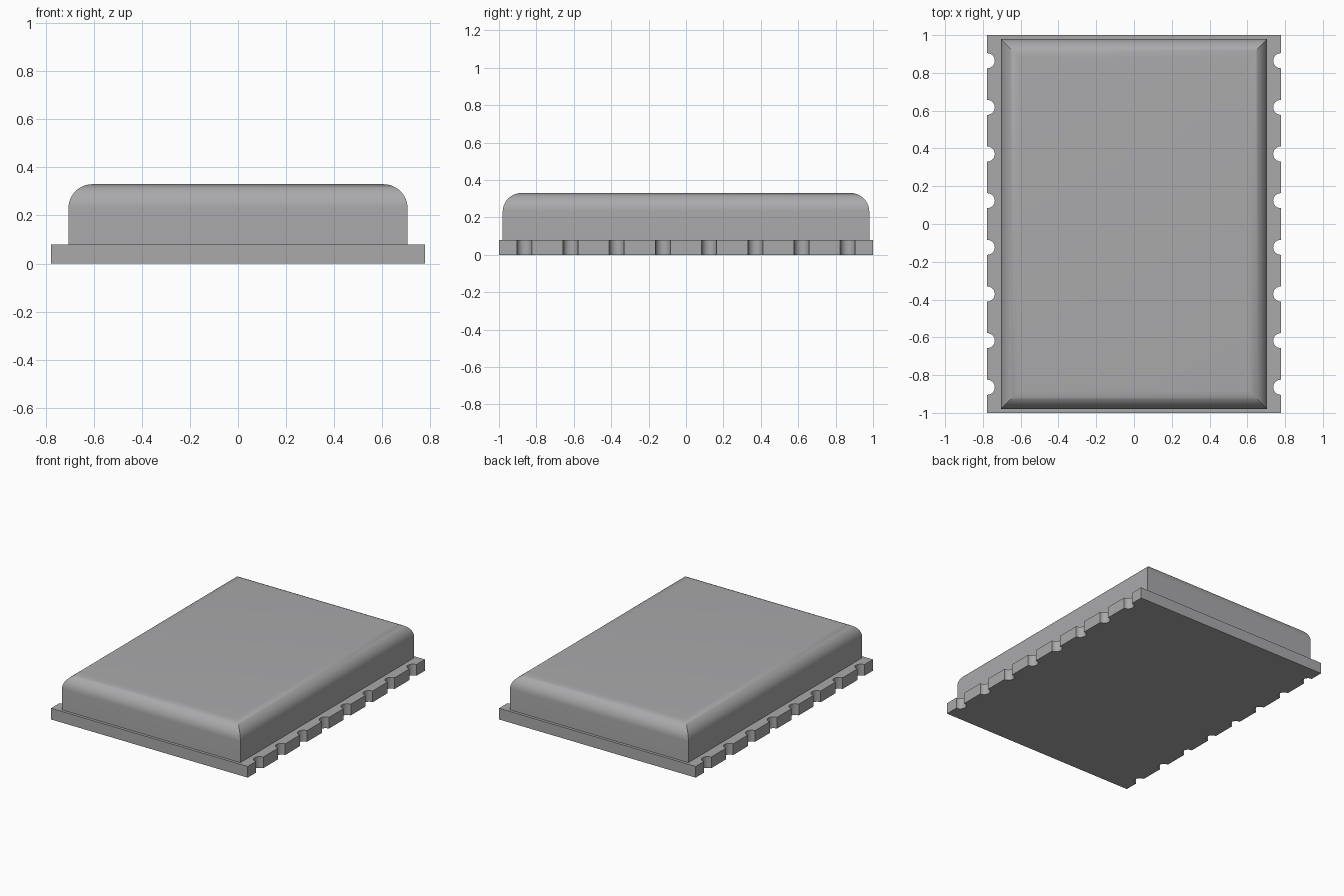
import bpy, bmesh, math

cube = bpy.data.objects.get("Cube")
if cube:
    bpy.data.objects.remove(cube, do_unlink=True)

grey = bpy.data.materials.new("mid grey")
grey.use_nodes = True
colour = (0.4, 0.4, 0.41, 1)
grey.diffuse_color = colour
grey.node_tree.nodes["Principled BSDF"].inputs["Base Color"].default_value = colour


def finish(name, bm):
    bmesh.ops.recalc_face_normals(bm, faces=bm.faces)
    mesh = bpy.data.meshes.new(name)
    bm.to_mesh(mesh)
    bm.free()
    obj = bpy.data.objects.new(name, mesh)
    bpy.context.collection.objects.link(obj)
    mesh.materials.append(grey)
    bpy.ops.object.select_all(action="DESELECT")
    obj.select_set(True)
    bpy.context.view_layer.objects.active = obj
    bpy.ops.object.shade_smooth_by_angle(angle=math.radians(35))


# Base board: outline with a row of half-round notches down each long side
HALF_X, HALF_Y, BOARD_TOP = 0.777, 1.0, 0.08
NOTCHES, PITCH, RADIUS, STEPS = 8, 0.247, 0.04, 12

side = [(HALF_X, -HALF_Y)]
for i in range(NOTCHES):
    cy = (i - (NOTCHES - 1) / 2) * PITCH
    for s in range(STEPS + 1):
        a = math.pi * s / STEPS
        side.append((HALF_X - RADIUS * math.sin(a), cy - RADIUS * math.cos(a)))
side.append((HALF_X, HALF_Y))
outline = side + [(-x, -y) for x, y in side]

bm = bmesh.new()
base = bm.faces.new([bm.verts.new((x, y, 0)) for x, y in outline])
top = bmesh.ops.extrude_face_region(bm, geom=[base], use_keep_orig=True)
bmesh.ops.translate(bm, vec=(0, 0, BOARD_TOP),
                    verts=[v for v in top["geom"] if isinstance(v, bmesh.types.BMVert)])
finish("base_board", bm)

# Cover: stacked rectangles following a quarter round, mitred at the corners
COVER_X, COVER_Y, COVER_TOP, ROUND = 0.705, 0.98, 0.33, 0.1
levels = [(0, BOARD_TOP)]
for s in range(STEPS + 1):
    a = math.pi / 2 * s / STEPS
    levels.append((ROUND * (1 - math.cos(a)), COVER_TOP - ROUND * (1 - math.sin(a))))

bm = bmesh.new()
rings = []
for inset, z in levels:
    x, y = COVER_X - inset, COVER_Y - inset
    rings.append([bm.verts.new((sx * x, sy * y, z))
                  for sx, sy in ((-1, -1), (1, -1), (1, 1), (-1, 1))])
for low, high in zip(rings, rings[1:]):
    for i in range(4):
        j = (i + 1) % 4
        bm.faces.new((low[i], low[j], high[j], high[i]))
bm.faces.new(rings[-1])
bm.faces.new(rings[0][::-1])
finish("cover", bm)
